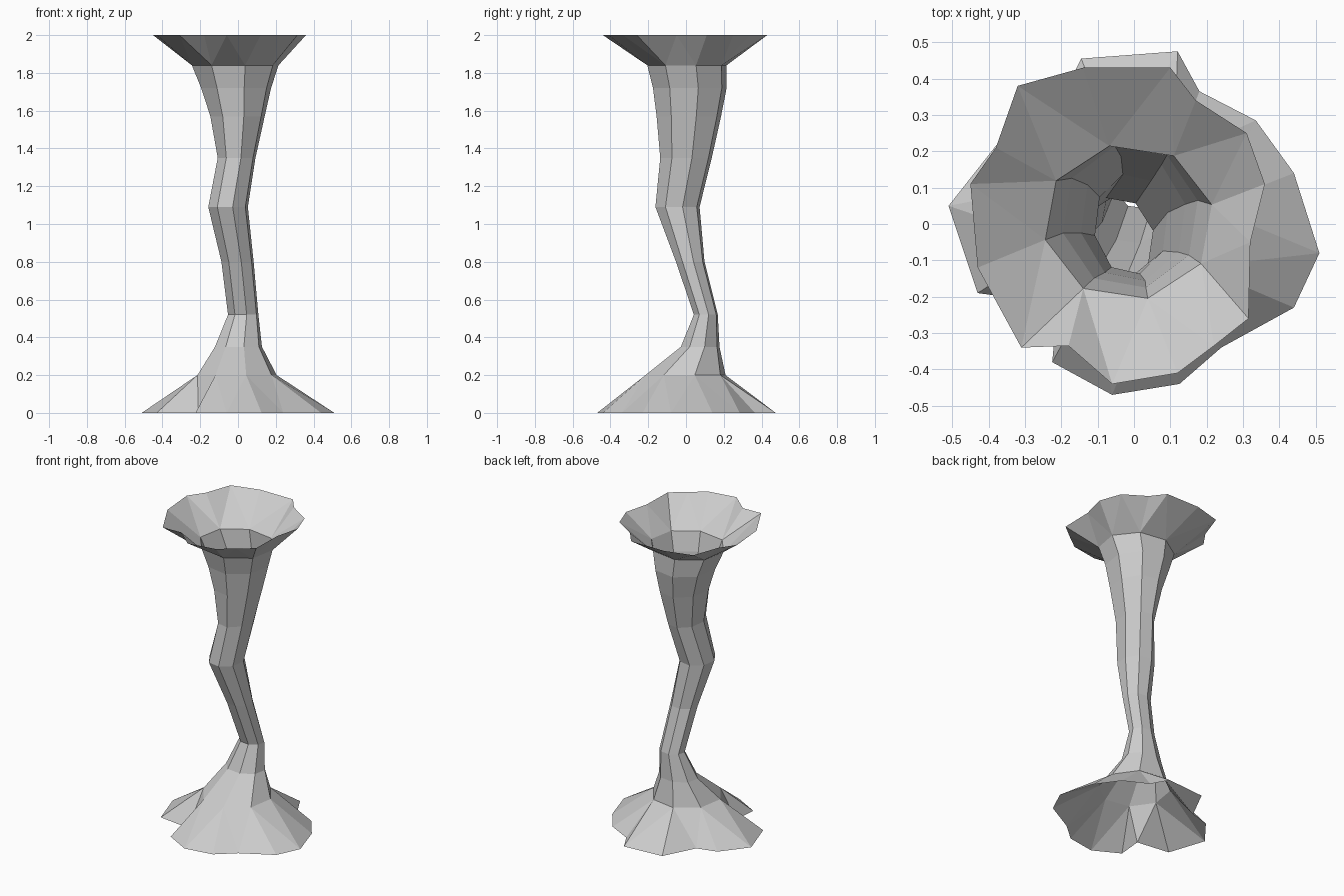
import bpy
import bmesh
from math import cos, sin, radians

# Remove the default cube only
cube = bpy.data.objects.get("Cube")
if cube:
    bpy.data.objects.remove(cube, do_unlink=True)

SIDES = 8
START_ANGLE = radians(13)

# Ragged sixteen-point rims, counter-clockwise (x, y)
FOOT_RIM = [(.44, .14), (.335, .285), (.18, .365), (.12, .475),
            (-.145, .455), (-.25, .25), (-.38, .215), (-.51, .05),
            (-.43, -.19), (-.21, -.22), (-.225, -.38), (-.06, -.47),
            (.125, -.44), (.24, -.34), (.44, -.23), (.51, -.08)]
BOWL_RIM = [(.36, .11), (.31, .25), (.17, .34), (.1, .43),
            (-.14, .43), (-.32, .38), (-.38, .21), (-.45, .11),
            (-.43, -.12), (-.31, -.34), (-.18, -.335), (-.06, -.44),
            (.12, -.41), (.22, -.335), (.315, -.26), (.32, -.05)]

# Stem cross-sections: height, x range, y range
STEM_RINGS = [(.2, -.22, .21, -.22, .215),
              (.35, -.125, .13, -.03, .18),
              (.52, -.055, .11, .04, .17),
              (.8, -.09, .085, -.055, .1),
              (1.09, -.16, .055, -.165, .075),
              (1.35, -.11, .095, -.14, .14),
              (1.57, -.15, .145, -.16, .19),
              (1.72, -.2, .18, -.18, .22),
              (1.84, -.25, .22, -.21, .22)]


def make_material(name, colour):
    material = bpy.data.materials.new(name)
    material.use_nodes = True
    material.diffuse_color = colour
    material.node_tree.nodes["Principled BSDF"].inputs["Base Color"].default_value = colour
    return material


def add_rim(bm, outline, height):
    return [bm.verts.new((x, y, height)) for x, y in outline]


def add_ring(bm, height, x_low, x_high, y_low, y_high):
    """Eight-sided ring that fills the given x and y ranges."""
    ring = []
    for i in range(SIDES):
        angle = START_ANGLE + i * radians(360) / SIDES
        x = (x_low + x_high) / 2 + (x_high - x_low) / 2 * cos(angle)
        y = (y_low + y_high) / 2 + (y_high - y_low) / 2 * sin(angle)
        ring.append(bm.verts.new((x, y, height)))
    return ring


def join_rings(bm, lower, upper):
    for i in range(SIDES):
        j = (i + 1) % SIDES
        bm.faces.new((lower[i], lower[j], upper[j], upper[i]))


def join_rim(bm, ring, rim):
    """Fan each ring side out to two sides of the finer rim."""
    for i in range(SIDES):
        here, following = ring[i], ring[(i + 1) % SIDES]
        first, middle, last = (rim[(2 * i + k) % len(rim)] for k in range(3))
        bm.faces.new((here, first, middle))
        bm.faces.new((here, middle, following))
        bm.faces.new((following, middle, last))


# One open shell: flared foot, crooked stem and wide bowl
bm = bmesh.new()
rings = [add_ring(bm, *section) for section in STEM_RINGS]
for lower, upper in zip(rings, rings[1:]):
    join_rings(bm, lower, upper)
join_rim(bm, rings[0], add_rim(bm, FOOT_RIM, 0))
join_rim(bm, rings[-1], add_rim(bm, BOWL_RIM, 2))
bmesh.ops.recalc_face_normals(bm, faces=bm.faces)

mesh = bpy.data.meshes.new("crooked_flared_column")
bm.to_mesh(mesh)
bm.free()
mesh.materials.append(make_material("light grey", (.6, .6, .6, 1)))
column = bpy.data.objects.new("crooked_flared_column", mesh)
bpy.context.collection.objects.link(column)
